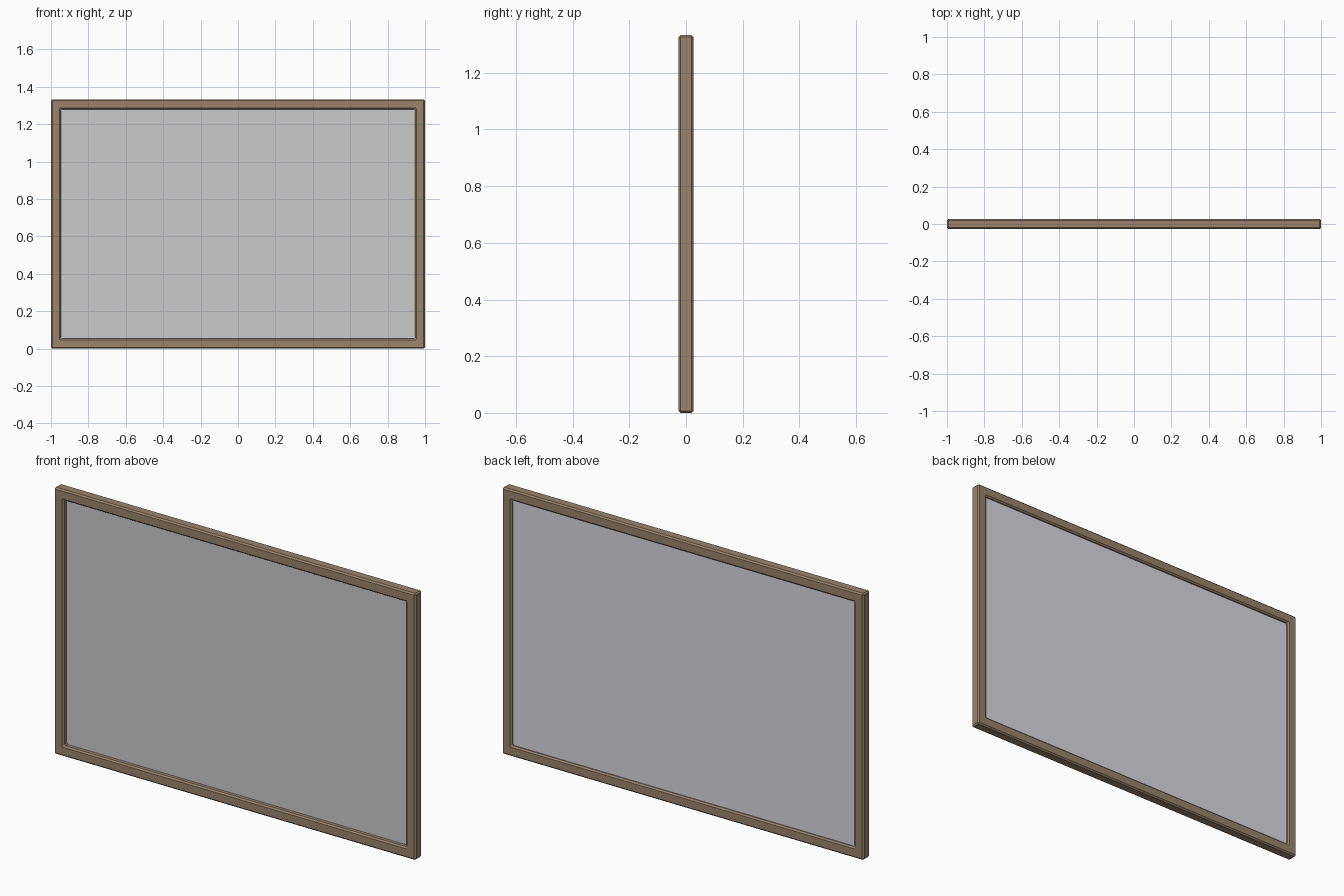
import bpy, bmesh

if "Cube" in bpy.data.objects:
    bpy.data.objects.remove(bpy.data.objects["Cube"])

W, H, D = 2.0, 1.333, 0.053   # outer width, height, depth
RAIL = 0.053                  # width of the frame members
CHAMFER = 0.007


def material(name, color):
    m = bpy.data.materials.new(name)
    m.diffuse_color = color
    m.use_nodes = True
    m.node_tree.nodes["Principled BSDF"].inputs["Base Color"].default_value = m.diffuse_color
    return m


def add_object(name, bm, *mats):
    bmesh.ops.recalc_face_normals(bm, faces=bm.faces[:])
    mesh = bpy.data.meshes.new(name)
    bm.to_mesh(mesh)
    bm.free()
    for m in mats:
        mesh.materials.append(m)
    ob = bpy.data.objects.new(name, mesh)
    bpy.context.collection.objects.link(ob)
    return ob


def rectangle(bm, inset, y):
    x = W / 2 - inset
    return [bm.verts.new((sx * x, y, z)) for sx, z in
            ((-1, inset), (1, inset), (1, H - inset), (-1, H - inset))]


def bridge(bm, a, b):
    for i in range(4):
        j = (i + 1) % 4
        bm.faces.new((a[i], a[j], b[j], b[i]))


# Frame: one closed rectangular ring, chamfered on its edges
bm = bmesh.new()
loops = [rectangle(bm, inset, y) for inset, y in
         ((0, -D / 2), (0, D / 2), (RAIL, D / 2), (RAIL, -D / 2))]
for k in range(4):
    bridge(bm, loops[k], loops[(k + 1) % 4])
frame = add_object("frame", bm, material("brown_wood", (0.32, 0.23, 0.15, 1)))
bevel = frame.modifiers.new("chamfer", 'BEVEL')
bevel.width = CHAMFER
bevel.segments = 1
bevel.limit_method = 'ANGLE'

# Panel: grey sheet inside the frame with a paler back face
bm = bmesh.new()
front = rectangle(bm, RAIL, -0.002)
back = rectangle(bm, RAIL, 0.014)
bridge(bm, front, back)
bm.faces.new(front)
bm.faces.new(back).material_index = 1
add_object("panel", bm, material("grey_front", (0.55, 0.55, 0.55, 1)),
           material("pale_back", (0.70, 0.70, 0.75, 1)))
